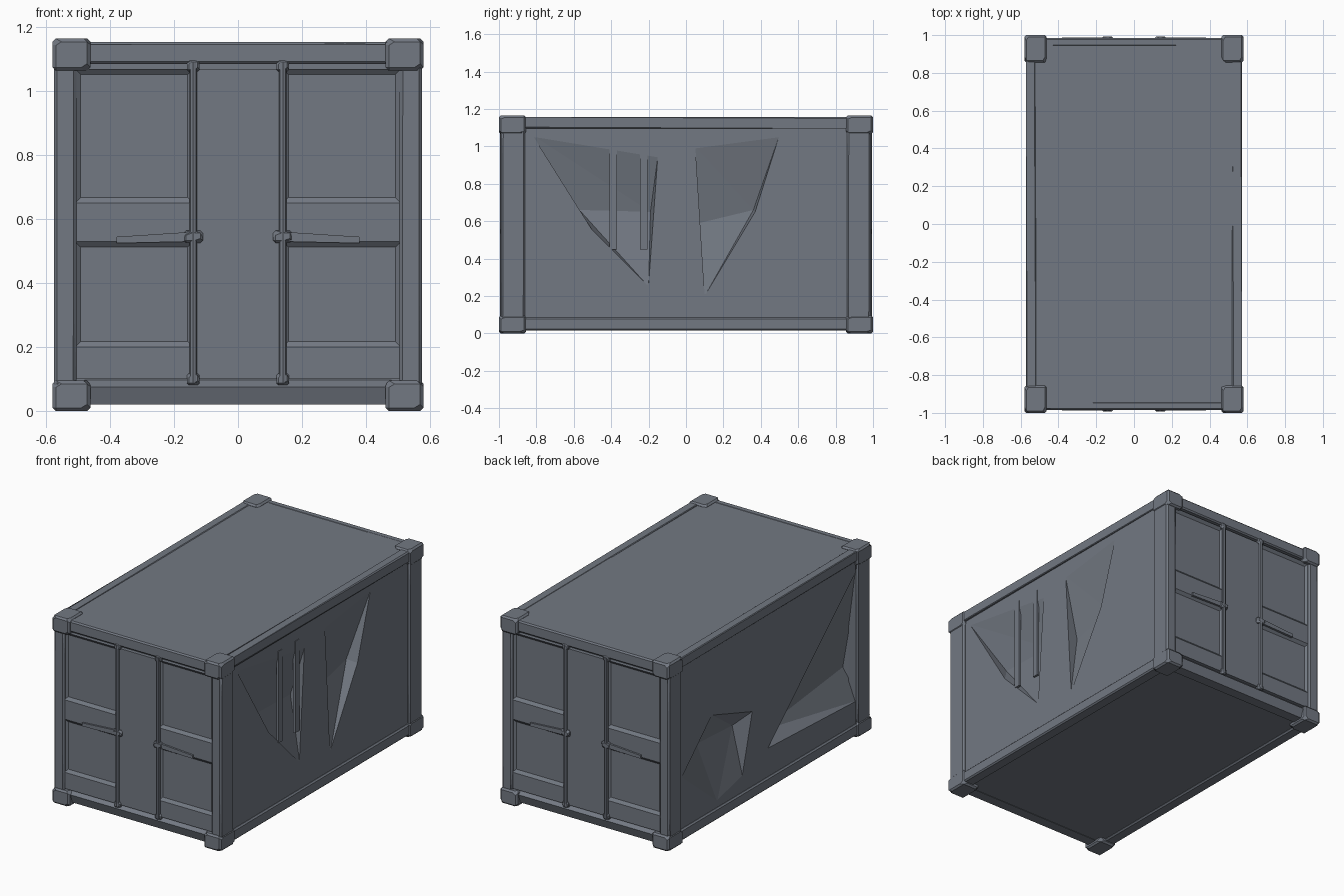
import bpy, bmesh
from mathutils import Vector

old = bpy.data.objects.get("Cube")
if old:
    bpy.data.objects.remove(old, do_unlink=True)

paint = bpy.data.materials.new("blue_grey_paint")
paint.use_nodes = True
COLOUR = (0.17, 0.19, 0.225, 1)
paint.diffuse_color = COLOUR
paint.node_tree.nodes["Principled BSDF"].inputs["Base Color"].default_value = COLOUR

W, L, H = 0.58, 1.0, 1.165      # half width, half length, height
SIDE, END = 0.562, 0.955        # wall planes


def finish(name, bm):
    bmesh.ops.recalc_face_normals(bm, faces=bm.faces)
    mesh = bpy.data.meshes.new(name)
    bm.to_mesh(mesh)
    bm.free()
    mesh.materials.append(paint)
    obj = bpy.data.objects.new(name, mesh)
    bpy.context.collection.objects.link(obj)
    return obj


def hull(name, points):
    bm = bmesh.new()
    for p in points:
        bm.verts.new(p)
    bmesh.ops.convex_hull(bm, input=bm.verts)
    return finish(name, bm)


def box(name, x, y, z, bevel=0.0):
    obj = hull(name, [(a, b, c) for a in x for b in y for c in z])
    if bevel:
        bm = bmesh.new()
        bm.from_mesh(obj.data)
        bmesh.ops.bevel(bm, geom=bm.edges[:], offset=bevel, segments=1, affect='EDGES')
        bm.to_mesh(obj.data)
        bm.free()
    return obj


def span(sign, a, b):
    return sorted((sign * a, sign * b))


def rod(name, start, end, radius):
    start, end = Vector(start), Vector(end)
    axis = end - start
    bm = bmesh.new()
    bmesh.ops.create_cone(bm, cap_ends=True, segments=8, radius1=radius,
                          radius2=radius, depth=axis.length)
    bmesh.ops.rotate(bm, verts=bm.verts, matrix=axis.to_track_quat('Z', 'Y').to_matrix())
    bmesh.ops.translate(bm, verts=bm.verts, vec=(start + end) / 2)
    return finish(name, bm)


# Main shell
shell = box("container_shell", (-SIDE, SIDE), (-END, END), (0.025, 1.153))


# Creased dents pressed into the long walls: outline, then the inner valley line
def dent(sign, outline, valley, depth):
    pts = [(sign * (SIDE + 0.002), y, z) for y, z in outline]
    pts += [(sign * (SIDE - depth), y, z) for y, z in valley]
    cutter = hull("dent_cutter", pts)
    cutter.hide_render = True
    mod = shell.modifiers.new("dent", 'BOOLEAN')
    mod.operation, mod.solver, mod.object = 'DIFFERENCE', 'EXACT', cutter
    return cutter


cutters = [
    dent(1, [(-0.82, 1.06), (-0.15, 0.95), (-0.20, 0.25), (-0.50, 0.55)],
         [(-0.57, 0.66), (-0.19, 0.65)], 0.07),
    dent(1, [(0.05, 1.0), (0.50, 1.06), (0.37, 0.65), (0.10, 0.20)],
         [(0.07, 0.59), (0.36, 0.66)], 0.07),
    dent(-1, [(0.0, 0.26), (-0.90, 0.22), (-0.90, 1.06)],
         [(-0.05, 0.33), (-0.85, 0.42)], 0.08),
    dent(-1, [(0.85, 0.40), (0.50, 0.12), (0.25, 0.18), (0.15, 0.55), (0.55, 0.68)],
         [(0.60, 0.50), (0.25, 0.48)], 0.07),
]
bpy.context.view_layer.update()
graph = bpy.context.evaluated_depsgraph_get()
dented = bpy.data.meshes.new_from_object(shell.evaluated_get(graph))
shell.modifiers.clear()
shell.data = dented
shell.data.materials.clear()
shell.data.materials.append(paint)
for c in cutters:
    bpy.data.objects.remove(c, do_unlink=True)

# Surviving wall ribs that bridge the dents on the left wall
for y in (-0.39, -0.225):
    box("wall_rib", (SIDE - 0.012, SIDE + 0.003), (y - 0.02, y + 0.02), (0.45, 1.02))


# Door leaf: a grid whose outer cells become recessed panels
def door(name, end):
    xs = [-0.51, -0.14, 0.14, 0.51]
    zs = [0.10, 0.20, 0.53, 0.65, 1.07]
    y = end * (END + 0.022)
    bm = bmesh.new()
    grid = [[bm.verts.new((x, y, z)) for z in zs] for x in xs]
    panels = []
    for i in range(len(xs) - 1):
        for j in range(len(zs) - 1):
            f = bm.faces.new((grid[i][j], grid[i + 1][j], grid[i + 1][j + 1], grid[i][j + 1]))
            if i != 1 and j in (1, 3):
                panels.append(f)
    for f in bm.faces:
        f.normal_update()
        if f.normal.y * end < 0:
            f.normal_flip()
    bmesh.ops.inset_individual(bm, faces=panels, thickness=0.025, depth=-0.015)
    rim = [e for e in bm.edges if e.is_boundary]
    new = bmesh.ops.extrude_edge_only(bm, edges=rim)["geom"]
    for v in new:
        if isinstance(v, bmesh.types.BMVert):
            v.co.y = end * (END - 0.002)
    return finish(name, bm)


for end, tag in ((-1, "front"), (1, "back")):
    door(tag + "_doors", end)
    # Header and sloping sill
    box(tag + "_header", (-0.48, 0.48), span(end, 0.94, 0.985), (1.085, 1.155), 0.008)
    hull(tag + "_sill", [(x, end * y, z) for x in (-0.48, 0.48)
                         for y, z in ((0.90, 0.02), (0.965, 0.02), (0.985, 0.075), (0.95, 0.10))])
    for s in (-1, 1):
        # Locking bar with end keepers and a flat handle
        y = end * (END + 0.027)
        rod(tag + "_lock_bar", (s * 0.14, y, 0.09), (s * 0.14, y, 1.09), 0.012)
        for z in (0.10, 1.08):
            box(tag + "_bar_keeper", span(s, 0.12, 0.16), span(end, 0.96, 0.99),
                (z - 0.018, z + 0.018), 0.006)
        box(tag + "_handle_hub", span(s, 0.11, 0.17), span(end, 0.96, 0.993), (0.525, 0.565), 0.008)
        hull(tag + "_handle", [(s * x, end * y, z) for y in (0.965, 0.988)
                               for x, z in ((0.15, 0.53), (0.15, 0.56), (0.38, 0.525), (0.38, 0.545))])
        # Corner posts
        box(tag + "_corner_post", span(s, 0.505, 0.576), span(end, 0.86, 0.988), (0.06, 1.10), 0.01)
        # Corner castings with chamfered edges
        for z in ((0.0, 0.095), (1.065, H)):
            box(tag + "_corner_casting", span(s, 0.462, W), span(end, 0.855, L), z, 0.01)

# Long rails along the top and bottom edges
for s in (-1, 1):
    box("top_rail", span(s, 0.52, 0.573), (-0.9, 0.9), (1.095, 1.157), 0.008)
    box("bottom_rail", span(s, 0.50, 0.573), (-0.9, 0.9), (0.015, 0.085), 0.008)
